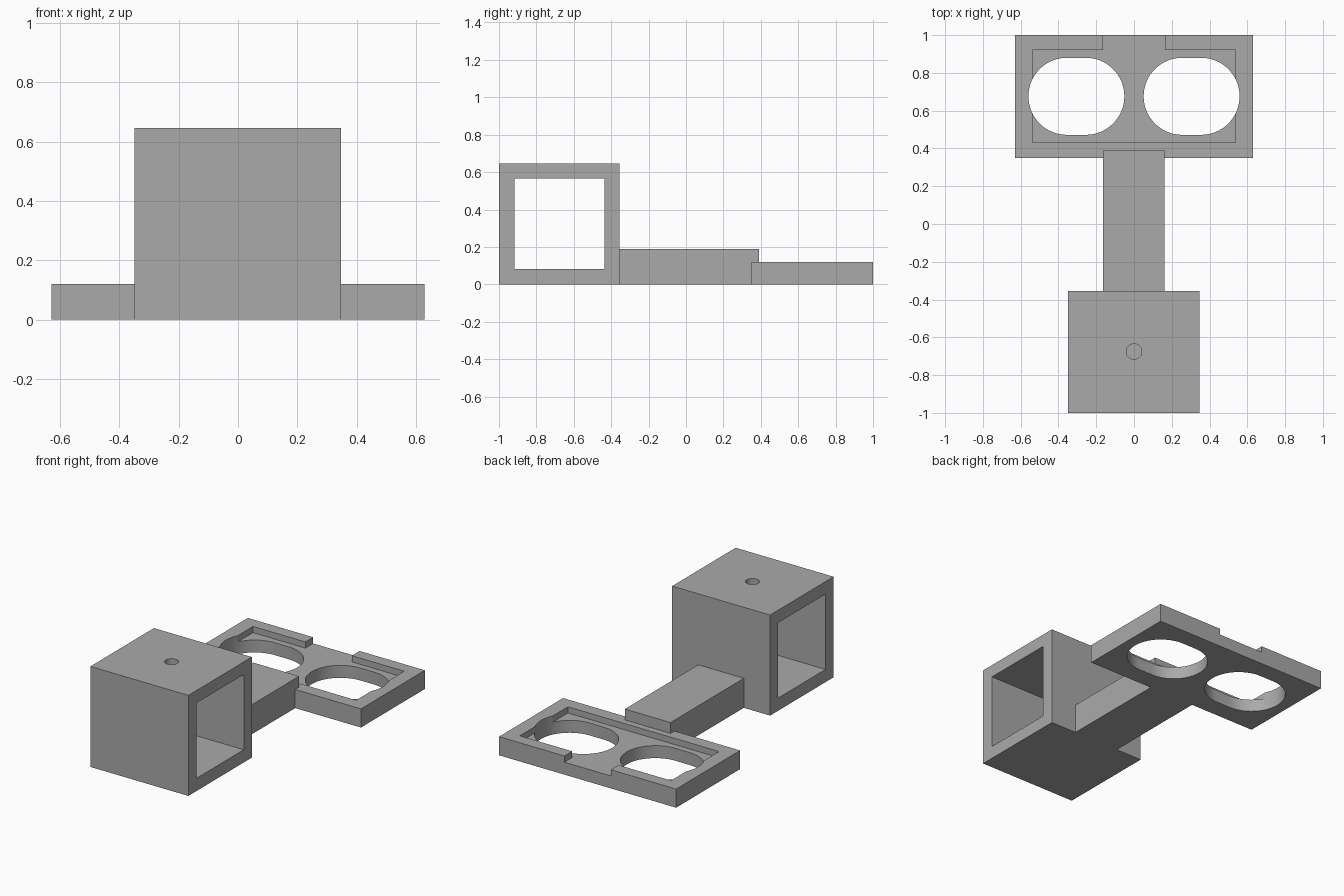
import bpy
import bmesh
import math

if "Cube" in bpy.data.objects:
    bpy.data.objects.remove(bpy.data.objects["Cube"], do_unlink=True)

grey = bpy.data.materials.new("plain_grey")
grey.use_nodes = True
colour = (0.4, 0.4, 0.4, 1)
grey.diffuse_color = colour
grey.node_tree.nodes["Principled BSDF"].inputs["Base Color"].default_value = colour


def prism(name, outline, depth):
    """Extrude a closed outline of 3D points along the depth vector."""
    bm = bmesh.new()
    face = bm.faces.new([bm.verts.new(p) for p in outline])
    new = bmesh.ops.extrude_face_region(bm, geom=[face])["geom"]
    bmesh.ops.translate(bm, vec=depth, verts=[v for v in new if isinstance(v, bmesh.types.BMVert)])
    bmesh.ops.recalc_face_normals(bm, faces=bm.faces)
    mesh = bpy.data.meshes.new(name)
    bm.to_mesh(mesh)
    bm.free()
    mesh.materials.append(grey)
    obj = bpy.data.objects.new(name, mesh)
    bpy.context.collection.objects.link(obj)
    return obj


def box(name, x0, x1, y0, y1, z0, z1):
    outline = [(x0, y0, z0), (x1, y0, z0), (x1, y1, z0), (x0, y1, z0)]
    return prism(name, outline, (0, 0, z1 - z0))


def slot(name, x, y, half_flat, radius, z0, z1, steps=32):
    """Vertical prism with two round ends; a cylinder when half_flat is zero."""
    outline = []
    for side, start in ((1, -math.pi / 2), (-1, math.pi / 2)):
        for i in range(steps + (half_flat > 0)):
            a = start + math.pi * i / steps
            outline.append((x + side * half_flat + radius * math.cos(a), y + radius * math.sin(a), z0))
    return prism(name, outline, (0, 0, z1 - z0))


def carve(obj, cutters):
    """Subtract each cutter, then shade the round walls smooth."""
    bpy.ops.object.select_all(action="DESELECT")
    bpy.context.view_layer.objects.active = obj
    obj.select_set(True)
    for cutter in cutters:
        mod = obj.modifiers.new("cut", "BOOLEAN")
        mod.operation = "DIFFERENCE"
        mod.solver = "EXACT"
        mod.object = cutter
        bpy.ops.object.modifier_apply(modifier=mod.name)
        bpy.data.objects.remove(cutter, do_unlink=True)
    bpy.ops.object.shade_smooth_by_angle(angle=math.radians(30))


# Square housing: open tunnel from side to side, small hole in its roof
housing = box("housing", -0.35, 0.347, -1, -0.355, 0, 0.647)
carve(housing, [
    box("tunnel_cutter", -0.5, 0.5, -0.918, -0.437, 0.082, 0.566),
    slot("roof_hole_cutter", 0, -0.675, 0, 0.041, 0.4, 0.8),
])

# Arm whose far end steps over the tray rim
side = [(-0.355, 0), (0.35, 0), (0.35, 0.12), (0.39, 0.12), (0.39, 0.19), (-0.355, 0.19)]
prism("arm", [(-0.163, y, z) for y, z in side], (0.325, 0, 0))

# Tray: shallow recess, gap in the back rim, two rounded openings
tray = box("tray", -0.63, 0.63, 0.35, 1, 0, 0.12)
cutters = [
    box("recess_cutter", -0.538, 0.538, 0.432, 0.921, 0.08, 0.3),
    box("rim_gap_cutter", -0.165, 0.165, 0.9, 1.1, 0.08, 0.3),
]
for sign in (-1, 1):
    cutters.append(slot("opening_cutter", sign * 0.305, 0.676, 0.05, 0.204, -0.1, 0.4))
carve(tray, cutters)
